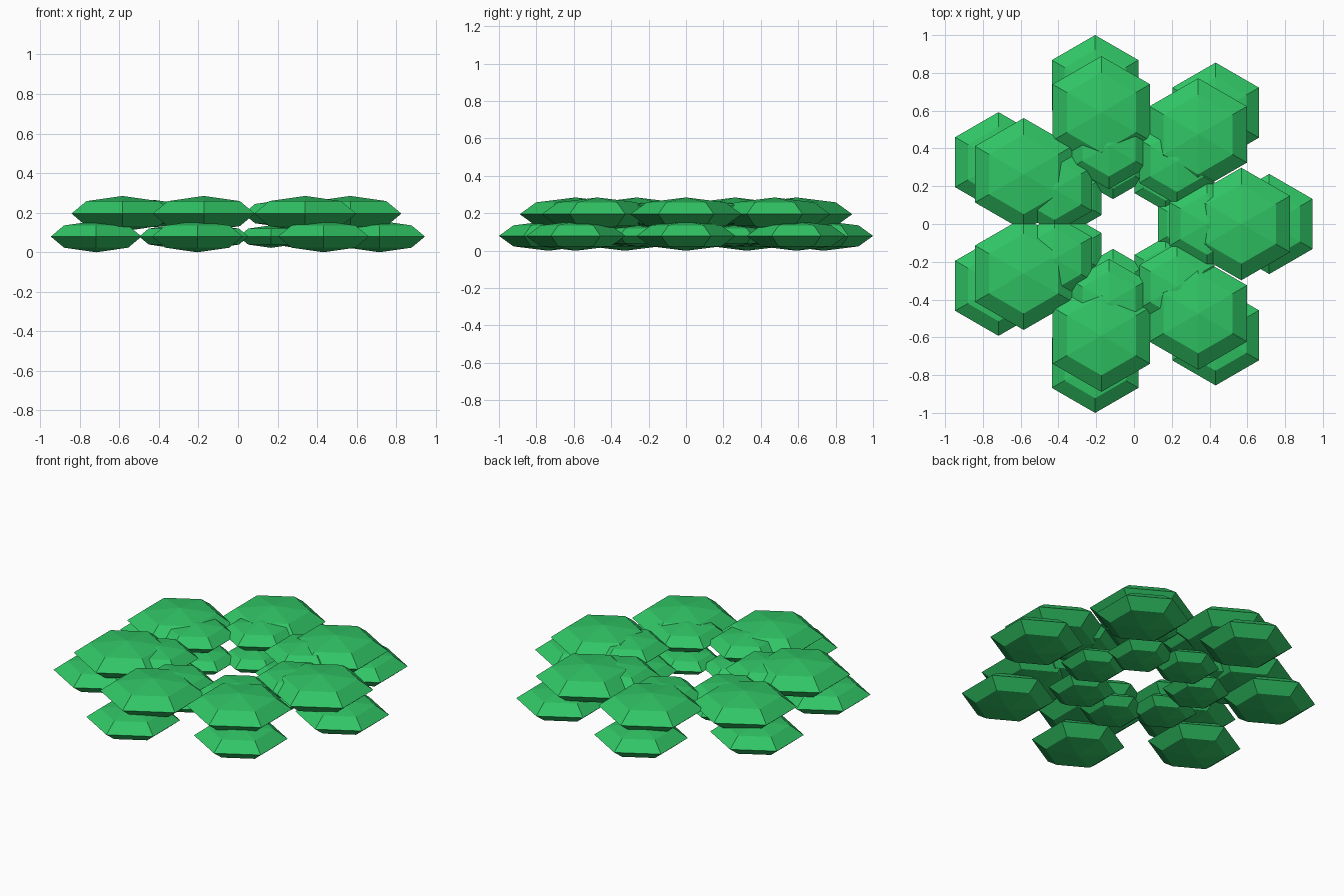
import bpy, bmesh, math

if "Cube" in bpy.data.objects:
    bpy.data.objects.remove(bpy.data.objects["Cube"])

LEAVES = 7
SIDES = 6
CENTRE_X = -0.038

green = bpy.data.materials.new("leaf_green")
green.diffuse_color = (0.03, 0.56, 0.13, 1)
green.use_nodes = True
green.node_tree.nodes["Principled BSDF"].inputs["Base Color"].default_value = green.diffuse_color


def faceted_pad(name, x, y, z, radius, flatness=0.3):
    """Flattened six-sided sphere with corners pointing along y."""
    bm = bmesh.new()
    half = radius * flatness
    rings = []
    for lat in (-45, 0, 45):
        a = math.radians(lat)
        r, h = radius * math.cos(a), half * math.sin(a)
        ring = []
        for i in range(SIDES):
            t = math.pi / 2 + math.tau * i / SIDES
            ring.append(bm.verts.new((r * math.cos(t), r * math.sin(t), h)))
        rings.append(ring)
    bottom = bm.verts.new((0, 0, -half))
    top = bm.verts.new((0, 0, half))
    for i in range(SIDES):
        j = (i + 1) % SIDES
        bm.faces.new((bottom, rings[0][j], rings[0][i]))
        bm.faces.new((top, rings[2][i], rings[2][j]))
        for low, high in zip(rings, rings[1:]):
            bm.faces.new((low[i], low[j], high[j], high[i]))
    mesh = bpy.data.meshes.new(name)
    bm.to_mesh(mesh)
    bm.free()
    mesh.materials.append(green)
    ob = bpy.data.objects.new(name, mesh)
    ob.location = (x, y, z)
    bpy.context.collection.objects.link(ob)


# Rings of pads: name, distance from centre, height, pad radius
RINGS = [
    ("lower_outer_leaf", 0.754, 0.079, 0.265),
    ("lower_inner_leaf", 0.330, 0.079, 0.190),
    ("upper_outer_leaf", 0.606, 0.195, 0.298),
    ("upper_inner_leaf", 0.425, 0.195, 0.230),
]
for name, dist, z, radius in RINGS:
    for k in range(LEAVES):
        a = math.tau * k / LEAVES
        faceted_pad(f"{name}_{k + 1}", CENTRE_X + dist * math.cos(a),
                    dist * math.sin(a), z, radius)
